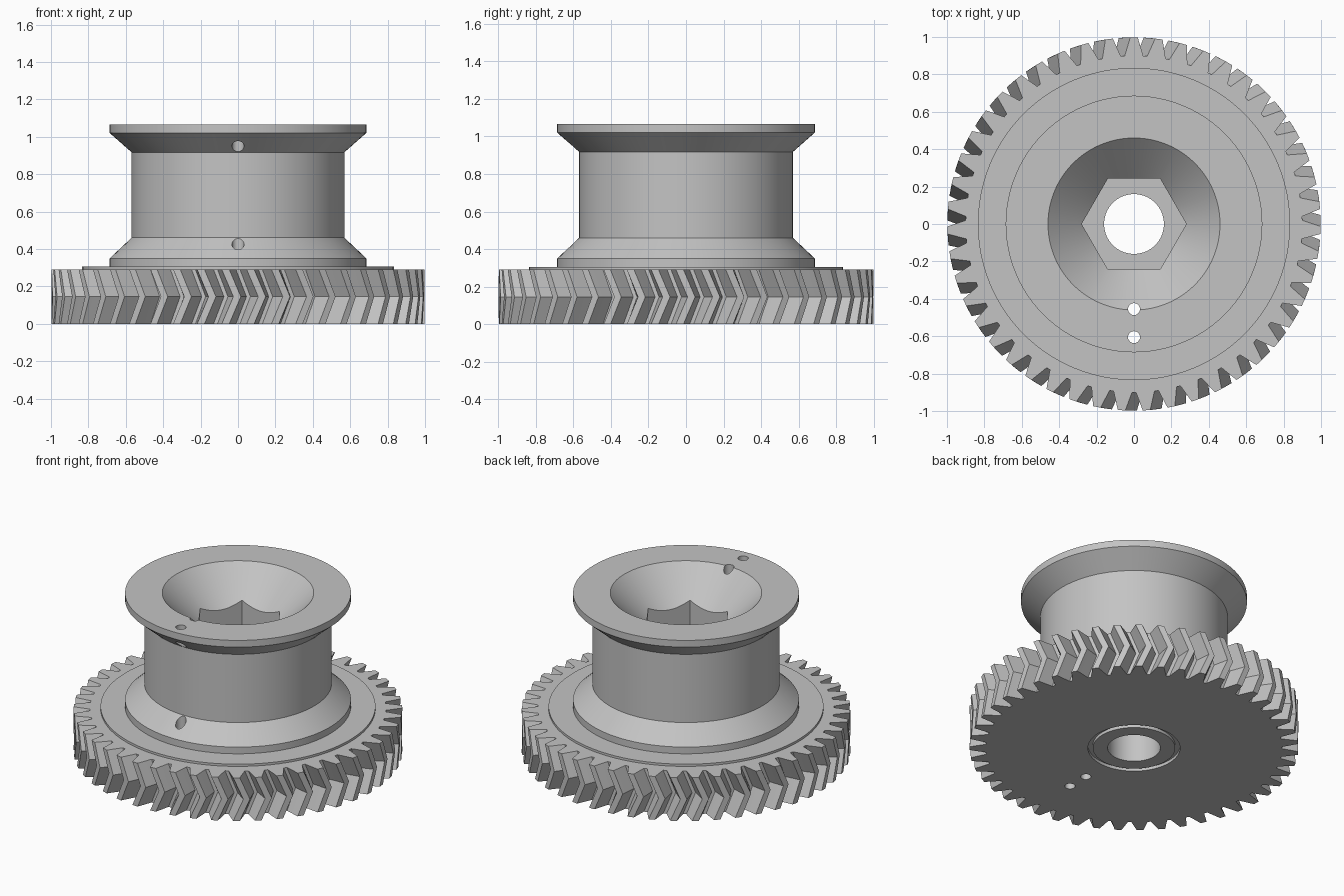
import bpy, bmesh, math

TAU = math.tau
GEAR_H, TOP = 0.29, 1.065
TEETH, TWIST = 47, 0.062

if "Cube" in bpy.data.objects:
    bpy.data.objects.remove(bpy.data.objects["Cube"])

grey = bpy.data.materials.new("light_grey")
grey.use_nodes = True
colour = (0.55, 0.55, 0.55, 1)
grey.diffuse_color = colour
grey.node_tree.nodes["Principled BSDF"].inputs["Base Color"].default_value = colour


def stack(name, rings):
    """Closed solid skinned over a stack of rings with equal point counts."""
    bm = bmesh.new()
    loops = [[bm.verts.new(p) for p in ring] for ring in rings]
    n = len(loops[0])
    for low, high in zip(loops, loops[1:]):
        for i in range(n):
            j = (i + 1) % n
            bm.faces.new((low[i], low[j], high[j], high[i]))
    bm.faces.new(loops[0][::-1])
    bm.faces.new(loops[-1])
    mesh = bpy.data.meshes.new(name)
    bm.to_mesh(mesh)
    bm.free()
    obj = bpy.data.objects.new(name, mesh)
    bpy.context.collection.objects.link(obj)
    obj.data.materials.append(grey)
    return obj


def circle(r, z, n, x=0, y=0):
    return [(x + r * math.cos(TAU * i / n), y + r * math.sin(TAU * i / n), z)
            for i in range(n)]


def turned(name, profile, n=96, x=0, y=0):
    return stack(name, [circle(r, z, n, x, y) for r, z in profile])


def activate(obj):
    bpy.ops.object.select_all(action='DESELECT')
    obj.select_set(True)
    bpy.context.view_layer.objects.active = obj


def cut(obj, cutters):
    activate(obj)
    for c in cutters:
        c.hide_render = True
        mod = obj.modifiers.new("cut", 'BOOLEAN')
        mod.operation = 'DIFFERENCE'
        mod.solver = 'EXACT'
        mod.object = c
        bpy.ops.object.modifier_apply(modifier=mod.name)


# Herringbone gear: tooth outline, twisted to mid height and back
tooth = [(-0.055, 0.9), (-0.038, 0.945), (-0.02, 0.998),
         (0.02, 0.998), (0.038, 0.945), (0.055, 0.9)]


def gear_ring(z, turn):
    ring = []
    for k in range(TEETH):
        mid = TAU / 4 + TAU * k / TEETH + turn
        ring += [(r * math.cos(mid + a), r * math.sin(mid + a), z) for a, r in tooth]
    return ring


gear = stack("herringbone_gear", [gear_ring(0, 0), gear_ring(GEAR_H / 2, TWIST),
                                  gear_ring(GEAR_H, 0)])

# Spool with raised base plate and two sloped flanges
spool = turned("spool", [(0.835, GEAR_H), (0.835, 0.305), (0.686, 0.305),
                         (0.686, 0.35), (0.569, 0.46), (0.569, 0.917),
                         (0.686, 1.02), (0.686, TOP)])

# Cutters: shaft bore, cord holes, hexagonal socket, funnel, ring groove
bore = turned("bore_cutter", [(0.16, -0.2), (0.16, 1.3)], 64)
cord_holes = [turned("cord_hole_cutter", [(0.032, -0.2), (0.032, 1.3)], 24, y=y)
              for y in (-0.455, -0.605)]
socket = turned("socket_cutter", [(0.28, 0.45), (0.28, 1.0)], 6)
funnel = turned("funnel_cutter", [(0.24, 0.845), (0.5, 1.105)])
groove = turned("groove_cutter", [(0.28, -0.1), (0.28, 0.02)])
groove_core = turned("groove_core_cutter", [(0.25, -0.2), (0.25, 0.1)])
cut(groove, [groove_core])

cut(gear, [bore, *cord_holes, groove])
cut(spool, [funnel, socket, bore, *cord_holes])

for helper in [bore, *cord_holes, socket, funnel, groove, groove_core]:
    bpy.data.objects.remove(helper)

# Smooth round walls, crisp edges
for obj in (gear, spool):
    activate(obj)
    bpy.ops.object.shade_smooth_by_angle(angle=math.radians(20))
